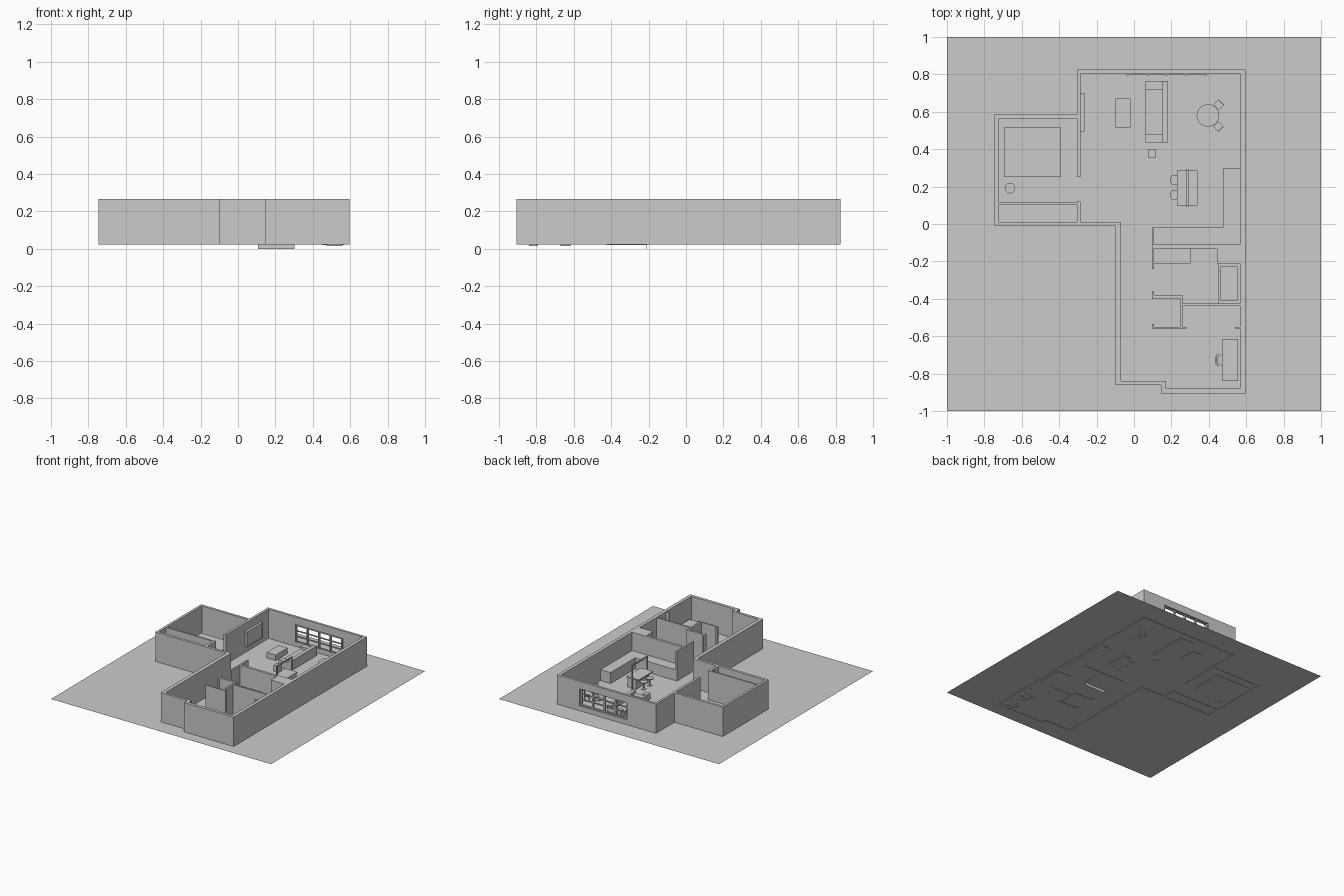
import bpy, bmesh, math
from mathutils import Vector, Matrix

if "Cube" in bpy.data.objects:
    bpy.data.objects.remove(bpy.data.objects["Cube"])

FLOOR = 0.025    # ground sheet level
BASE = 0.022     # things dip slightly through the sheet
TOP = 0.266      # wall top


def finish(name, bm):
    bmesh.ops.recalc_face_normals(bm, faces=bm.faces)
    me = bpy.data.meshes.new(name)
    bm.to_mesh(me)
    bm.free()
    ob = bpy.data.objects.new(name, me)
    bpy.context.collection.objects.link(ob)
    return ob


def add_box(bm, x0, x1, y0, y1, z0, z1):
    m = Matrix.Translation(((x0 + x1) / 2, (y0 + y1) / 2, (z0 + z1) / 2))
    m = m @ Matrix.Diagonal((x1 - x0, y1 - y0, z1 - z0, 1))
    bmesh.ops.create_cube(bm, size=1, matrix=m)


def boxes(name, *specs):
    bm = bmesh.new()
    for s in specs:
        add_box(bm, *s)
    return finish(name, bm)


def discs(name, x, y, *specs, sides=32):
    """Stacked upright cylinders: (radius, z0, z1)"""
    bm = bmesh.new()
    for r, z0, z1 in specs:
        bmesh.ops.create_cone(bm, cap_ends=True, segments=sides, radius1=r, radius2=r,
                              depth=z1 - z0, matrix=Matrix.Translation((x, y, (z0 + z1) / 2)))
    ob = finish(name, bm)
    bpy.ops.object.select_all(action='DESELECT')
    bpy.context.view_layer.objects.active = ob
    ob.select_set(True)
    bpy.ops.object.shade_smooth_by_angle()
    return ob


# ground sheet
bm = bmesh.new()
bmesh.ops.create_grid(bm, x_segments=1, y_segments=1, size=1,
                      matrix=Matrix.Translation((0, 0, FLOOR)))
finish("ground_sheet", bm)

# outer walls as a ring between two outlines
outer = [(-.305, .825), (.595, .825), (.595, -.905), (.145, -.905), (.145, -.86),
         (-.10, -.86), (-.10, -.01), (-.745, -.01), (-.745, .585), (-.305, .585)]
inner = [(-.285, .805), (.568, .805), (.568, -.88), (.17, -.88), (.17, -.84),
         (-.07, -.84), (-.07, .012), (-.725, .012), (-.725, .565), (-.285, .565)]
bm = bmesh.new()
rings = [[bm.verts.new((x, y, z)) for x, y in loop]
         for loop, z in ((outer, BASE), (outer, TOP), (inner, TOP), (inner, BASE))]
for k in range(4):
    a, b = rings[k], rings[(k + 1) % 4]
    for i in range(len(a)):
        j = (i + 1) % len(a)
        bm.faces.new((a[i], a[j], b[j], b[i]))
walls = finish("outer_walls", bm)

# window opening
WX0, WX1, WZ0, WZ1 = -.04, .39, .065, .205
cutter = boxes("window_cutter", (WX0, WX1, .77, .86, WZ0, WZ1))
cutter.hide_render = True
cutter.hide_set(True)
cut = walls.modifiers.new("window", 'BOOLEAN')
cut.operation = 'DIFFERENCE'
cut.object = cutter
cut.solver = 'EXACT'

# window frame with glazing bars
t = .006
bars = []
for i in range(5):
    x = WX0 + t + (WX1 - WX0 - 2 * t) * i / 4
    bars.append((x - t, x + t, .795, .812, WZ0, WZ1))
for i in range(4):
    z = WZ0 + t / 2 + (WZ1 - WZ0 - t) * i / 3
    bars.append((WX0, WX1, .797, .810, z - t / 2, z + t / 2))
boxes("window_frame", *bars)

# inner partitions, full height
parts = {
    "bedroom_wall": [(-.305, -.285, .25, .57), (-.305, -.285, .01, .12)],
    "closet_wall": [(-.727, -.303, .103, .115)],
    "kitchen_wall": [(.095, .108, -.24, -.02), (.108, .57, -.13, -.11), (.445, .57, -.21, -.13)],
    "bathroom_wall": [(.25, .57, -.437, -.425), (.095, .26, -.397, -.38), (.095, .108, -.40, -.36)],
    "store_wall": [(.245, .26, -.56, -.38), (.095, .28, -.56, -.55), (.095, .108, -.56, -.535),
                   (.54, .57, -.56, -.55)],
}
for name, rects in parts.items():
    boxes(name, *[(*r, BASE, TOP) for r in rects])

# kitchen and bathroom fittings
boxes("kitchen_counter", (.475, .567, -.02, .30, BASE, .115), (.108, .567, -.11, -.02, BASE, .115))
boxes("bathroom_counter", (.108, .302, -.21, -.13, BASE, .10))
boxes("bathroom_counter_front", (.108, .302, -.212, -.209, 0, .10))
boxes("bathtub", (.448, .465, -.425, -.21, .02, .08), (.55, .567, -.425, -.21, .02, .08),
      (.465, .55, -.425, -.408, .02, .08), (.465, .55, -.227, -.21, .02, .08),
      (.465, .55, -.408, -.227, .02, .045))

# kitchen island with overhead frame and stools
boxes("island", (.26, .34, .11, .275, BASE, .105), (.23, .34, .10, .285, .105, .115))
boxes("island_frame", (.281, .291, .092, .101, BASE, .225), (.281, .291, .284, .293, BASE, .225),
      (.281, .291, .092, .293, .215, .225))
for i, y in enumerate((.235, .155)):
    discs(f"stool_{i + 1}", .22, y, (.028, .078, .086), (.005, .028, .08), (.02, BASE, .029), sides=24)

# round dining table with two chairs
discs("dining_table", .395, .58, (.06, .092, .10), (.042, .10, .102), (.01, .03, .094), (.035, BASE, .031))
for i, s in enumerate((1, -1)):
    h, w = .02, .003
    chair = boxes(f"dining_chair_{i + 1}", (-h, h, -h, h, .034, .040), (h - w, h, -h, h, .04, .085),
                  *[(sx * (h - w) - w, sx * (h - w) + w, sy * (h - w) - w, sy * (h - w) + w, -.003, .036)
                    for sx in (-1, 1) for sy in (-1, 1)])
    chair.location = (.452, .58 + s * .058, FLOOR)
    chair.rotation_euler.z = s * math.pi / 4

# living room
boxes("sofa", (.062, .152, .475, .725, BASE, .065), (.152, .182, .435, .765, BASE, .105),
      (.062, .152, .435, .48, BASE, .085), (.062, .152, .72, .765, BASE, .085))
boxes("coffee_table", (-.10, -.018, .515, .67, BASE, .07))
boxes("side_table", (.075, .117, .355, .398, BASE, .075))
boxes("wall_screen", (-.287, -.265, .495, .70, .075, .08), (-.287, -.265, .495, .70, .195, .20),
      (-.287, -.265, .495, .50, .08, .195), (-.287, -.265, .695, .70, .08, .195),
      (-.287, -.27, .50, .695, .08, .195))

# bedroom
boxes("bed", (-.695, -.39, .25, .515, BASE, .07))
discs("round_nightstand", -.663, .192, (.028, BASE, .07))

# desk with pedestals and curved-back chair
boxes("desk", (.47, .556, -.84, -.615, .088, .096),
      (.472, .556, -.84, -.79, .015, .09), (.472, .556, -.67, -.618, .015, .09))
discs("desk_chair_seat", .475, -.728, (.03, .06, .068), (.005, .03, .062), (.025, BASE, .031), sides=24)
bm = bmesh.new()
N = 10
arc = []
for i in range(N + 1):
    a = math.pi * (.72 + .56 * i / N)
    d = Vector((math.cos(a), math.sin(a), 0))
    c = Vector((.478, -.728, 0))
    arc.append([bm.verts.new(c + d * r + Vector((0, 0, z)))
                for r, z in ((.046, .064), (.046, .115), (.038, .115), (.038, .064))])
for a, b in zip(arc, arc[1:]):
    for k in range(4):
        bm.faces.new((a[k], a[(k + 1) % 4], b[(k + 1) % 4], b[k]))
bm.faces.new(arc[0])
bm.faces.new(arc[-1])
finish("desk_chair_back", bm)
